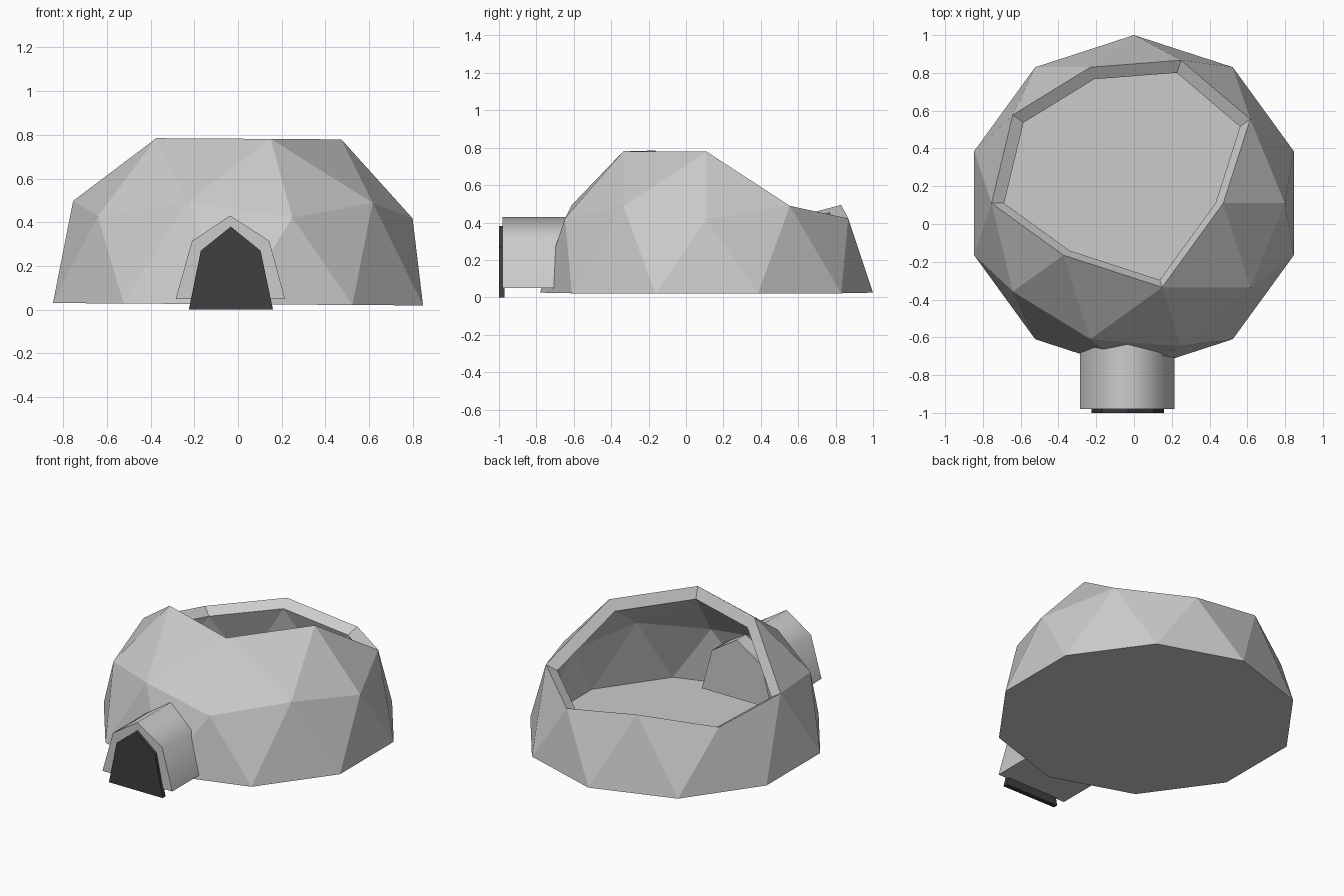
import bpy, bmesh, math

if "Cube" in bpy.data.objects:
    bpy.data.objects.remove(bpy.data.objects["Cube"])

CENTRE = (0, 0.11, 0.025)
TILT = 0.0065
R = 0.89


def make_object(name, bm, loc=(0, 0, 0), tilt=0):
    mesh = bpy.data.meshes.new(name)
    bm.to_mesh(mesh)
    bm.free()
    obj = bpy.data.objects.new(name, mesh)
    obj.location = loc
    obj.rotation_euler = (0, tilt, 0)
    bpy.context.collection.objects.link(obj)
    return obj


def prism(name, profile, y0, y1):
    """Extrude an x-z profile along y."""
    bm = bmesh.new()
    face = bm.faces.new([bm.verts.new((x, y0, z)) for x, z in profile])
    ext = bmesh.ops.extrude_face_region(bm, geom=[face])
    verts = [v for v in ext["geom"] if isinstance(v, bmesh.types.BMVert)]
    bmesh.ops.translate(bm, verts=verts, vec=(0, y1 - y0, 0))
    bmesh.ops.recalc_face_normals(bm, faces=bm.faces)
    return make_object(name, bm)


# Dome shell: upper half of an icosphere with a hole at the top and back
def is_removed(v):
    if v.co.z < -0.01 or v.co.z > 0.85:
        return True
    angle = math.degrees(math.atan2(v.co.y, v.co.x))
    return v.co.z > 0.65 and min(abs(angle - 72), abs(angle - 144)) < 10


bm = bmesh.new()
bmesh.ops.create_icosphere(bm, subdivisions=2, radius=R)
bmesh.ops.delete(bm, geom=[v for v in bm.verts if is_removed(v)], context='VERTS')
rim = [e for e in bm.edges if e.is_boundary and max(v.co.z for v in e.verts) > 0.1]
outer = list(bm.faces)
inner = {v: bm.verts.new(v.co * 0.912) for v in list(bm.verts)}
for f in outer:
    bm.faces.new([inner[v] for v in reversed(f.verts)])
# Flat rim joining the outer and inner walls
for e in rim:
    a, b = e.verts
    bm.faces.new((a, b, inner[b], inner[a]))
bmesh.ops.recalc_face_normals(bm, faces=bm.faces)
make_object("dome_shell", bm, CENTRE, TILT)

# Ten-sided floor
bm = bmesh.new()
ring = [math.radians(90 + 36 * i) for i in range(10)]
bm.faces.new([bm.verts.new((R * math.cos(a), R * math.sin(a), 0)) for a in ring])
make_object("floor", bm, CENTRE, TILT)

# Entrance tunnel, smooth along its sides
tunnel = prism("entrance_tunnel",
               [(-0.285, 0.05), (-0.21, 0.315), (-0.035, 0.43), (0.143, 0.315), (0.215, 0.05)],
               -0.98, -0.47)
bpy.context.view_layer.objects.active = tunnel
tunnel.select_set(True)
bpy.ops.object.shade_smooth_by_angle(angle=math.radians(75))

# Dark doorway
door = prism("doorway",
             [(-0.225, 0), (-0.17, 0.27), (-0.033, 0.38), (0.103, 0.27), (0.16, 0)],
             -1.0, -0.97)
dark = bpy.data.materials.new("dark")
dark.diffuse_color = (0.05, 0.05, 0.05, 1)
dark.use_nodes = True
dark.node_tree.nodes["Principled BSDF"].inputs["Base Color"].default_value = dark.diffuse_color
door.data.materials.append(dark)
